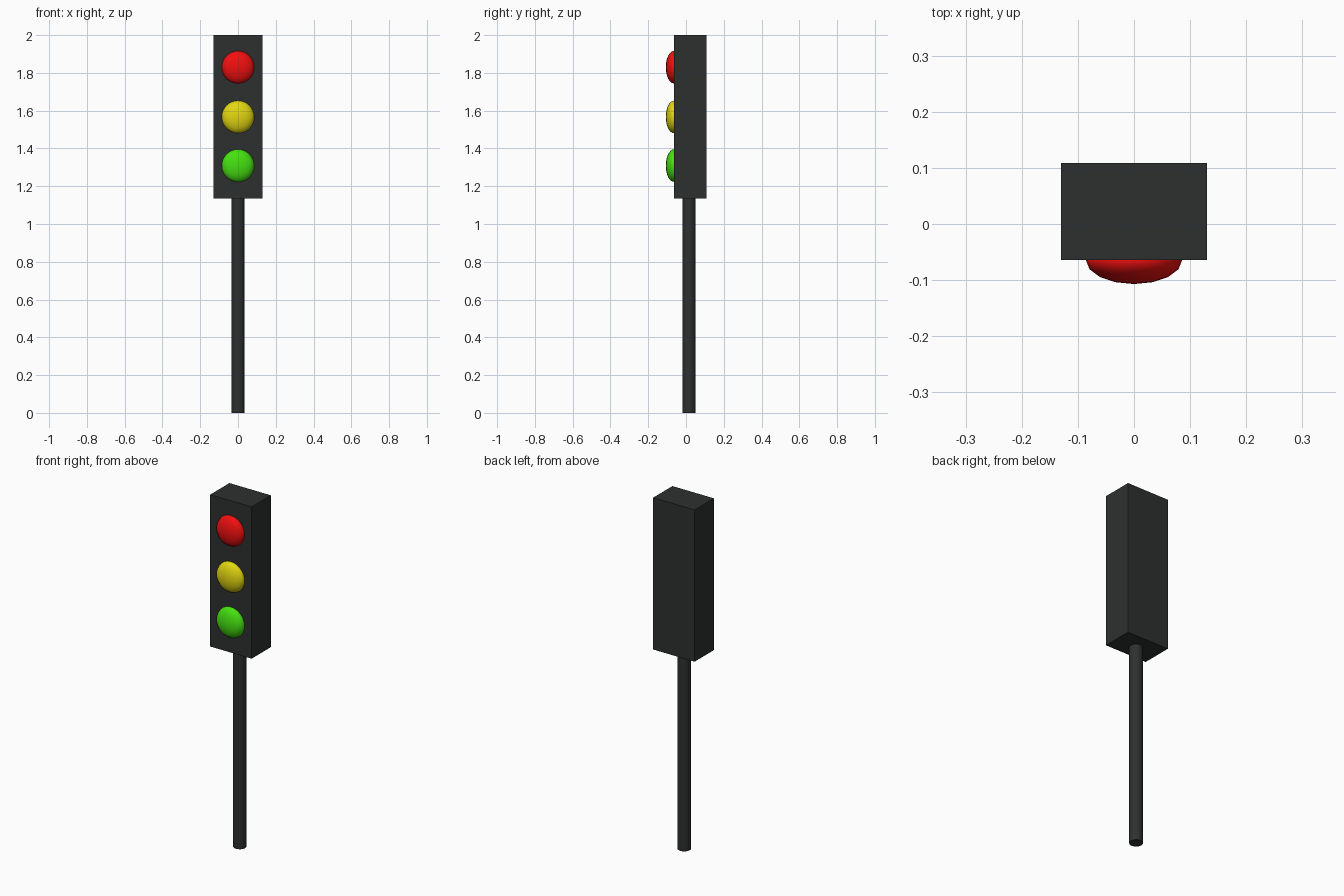
import bpy
import math

if "Cube" in bpy.data.objects:
    bpy.data.objects.remove(bpy.data.objects["Cube"])


def paint(obj, name, color):
    mat = bpy.data.materials.get(name) or bpy.data.materials.new(name)
    mat.diffuse_color = (*color, 1)
    mat.use_nodes = True
    mat.node_tree.nodes["Principled BSDF"].inputs["Base Color"].default_value = mat.diffuse_color
    obj.data.materials.append(mat)


def smooth(obj, angle):
    bpy.ops.object.shade_smooth_by_angle(angle=math.radians(angle))


DARK = (0.027, 0.029, 0.029)
FRONT_Y, BACK_Y = -0.064, 0.109
BOX_BOTTOM, TOP = 1.135, 2.0

# Signal housing
bpy.ops.mesh.primitive_cube_add(
    size=1, location=(0, (FRONT_Y + BACK_Y) / 2, (BOX_BOTTOM + TOP) / 2))
housing = bpy.context.object
housing.name = "housing"
housing.scale = (0.261, BACK_Y - FRONT_Y, TOP - BOX_BOTTOM)
paint(housing, "dark_metal", DARK)

# Pole
bpy.ops.mesh.primitive_cylinder_add(
    vertices=16, radius=0.035, depth=BOX_BOTTOM + 0.005,
    location=(0, 0.016, (BOX_BOTTOM + 0.005) / 2))
pole = bpy.context.object
pole.name = "pole"
smooth(pole, 40)
paint(pole, "dark_metal", DARK)

# Flattened lenses bulging from the front face
for name, z, color in (
    ("red_lens", 1.83, (0.88, 0.005, 0.005)),
    ("yellow_lens", 1.567, (0.75, 0.67, 0.005)),
    ("green_lens", 1.309, (0.06, 0.75, 0.005)),
):
    bpy.ops.mesh.primitive_uv_sphere_add(
        segments=16, ring_count=16, radius=0.086, location=(0, FRONT_Y, z))
    lens = bpy.context.object
    lens.name = name
    lens.scale.y = 0.5
    smooth(lens, 60)
    paint(lens, name, color)
